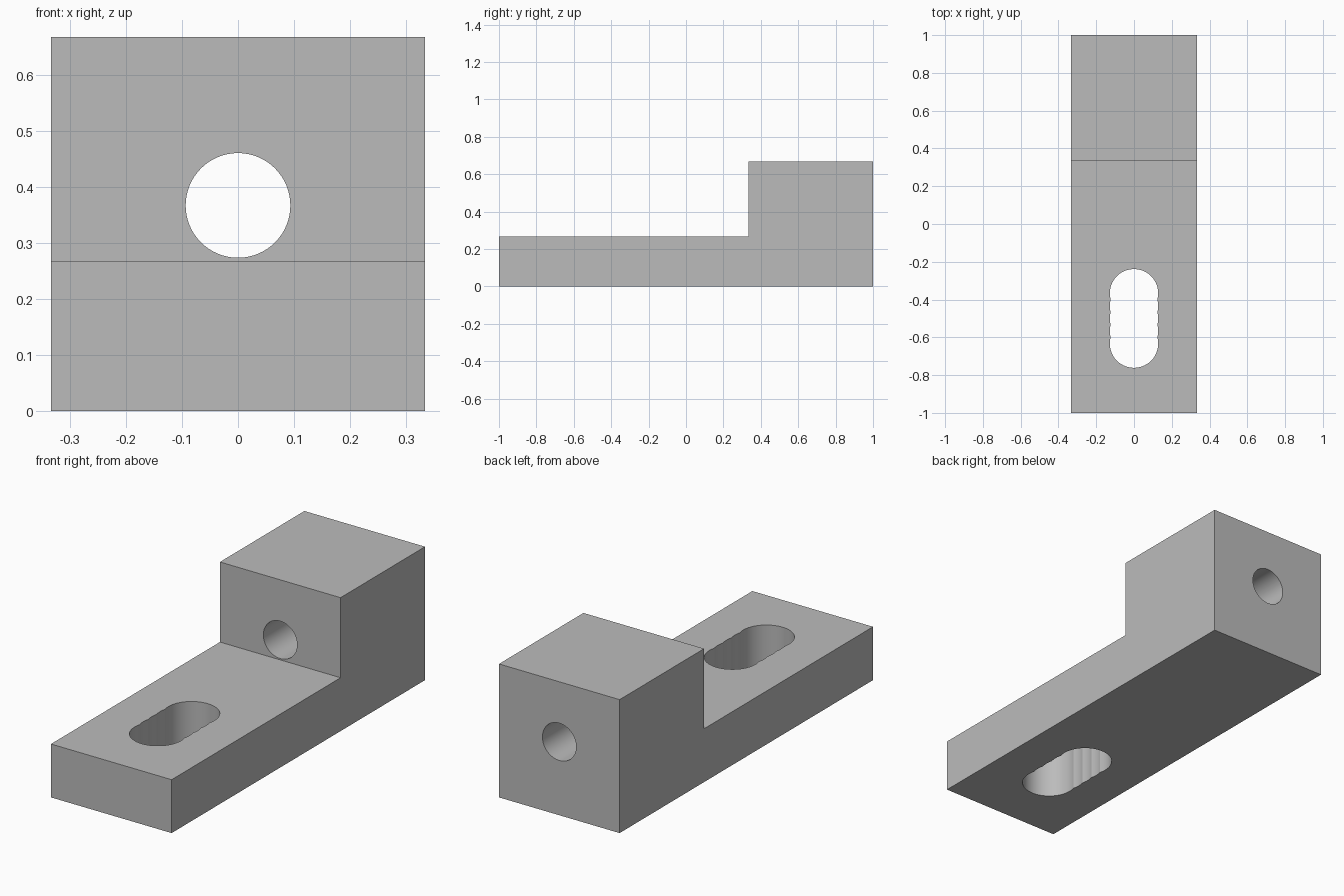
import bpy, bmesh
from math import sin, cos, pi, asin
from mathutils import Vector

cube = bpy.data.objects.get("Cube")
if cube:
    bpy.data.objects.remove(cube)

U = 1 / 15              # one length unit of the bracket
HALF_W = 5 * U

grey = bpy.data.materials.new("plain_grey")
grey.use_nodes = True
colour = (0.5, 0.5, 0.5, 1)
grey.diffuse_color = colour
grey.node_tree.nodes["Principled BSDF"].inputs["Base Color"].default_value = colour


def prism(name, points, direction):
    """Extrude a closed outline along a direction."""
    bm = bmesh.new()
    face = bm.faces.new([bm.verts.new(p) for p in points])
    out = bmesh.ops.extrude_face_region(bm, geom=[face])
    verts = [v for v in out["geom"] if isinstance(v, bmesh.types.BMVert)]
    bmesh.ops.translate(bm, verts=verts, vec=Vector(direction))
    bmesh.ops.recalc_face_normals(bm, faces=bm.faces)
    mesh = bpy.data.meshes.new(name)
    bm.to_mesh(mesh)
    bm.free()
    mesh.materials.append(grey)
    obj = bpy.data.objects.new(name, mesh)
    bpy.context.collection.objects.link(obj)
    return obj


def arc(cx, cy, r, start, end, steps):
    return [(cx + r * cos(start + (end - start) * i / steps),
             cy + r * sin(start + (end - start) * i / steps)) for i in range(steps + 1)]


# Stepped body: low foot and tall rear block
side = [(-15, 0), (15, 0), (15, 10), (5, 10), (5, 4), (-15, 4)]
bracket = prism("stepped_bracket", [(-HALF_W, y * U, z * U) for y, z in side],
                (2 * HALF_W, 0, 0))

# Round hole through the rear block
ring = arc(0, 5.5 * U, 1.4 * U, 0, 2 * pi, 64)[:-1]
bolt_cutter = prism("bolt_hole_cutter", [(x, 0, z) for x, z in ring], (0, 1.5, 0))

# Slot outline left by five overlapping drilled holes
R = 0.128
a = asin(U / 2 / R)
centres = [(-7.5 + k) * U for k in (-2, -1, 0, 1, 2)]
outline = []
for c in centres[1:-1]:
    outline += arc(0, c, R, -a, a, 6)[:-1]
outline += arc(0, centres[-1], R, -a, pi + a, 40)[:-1]
for c in centres[-2:0:-1]:
    outline += arc(0, c, R, pi - a, pi + a, 6)[:-1]
outline += arc(0, centres[0], R, pi - a, 2 * pi + a, 40)[:-1]
slot_cutter = prism("slot_cutter", [(x, y, -0.1) for x, y in outline], (0, 0, 0.6))

# Cut the openings
bpy.context.view_layer.objects.active = bracket
for cutter in (bolt_cutter, slot_cutter):
    mod = bracket.modifiers.new(cutter.name, 'BOOLEAN')
    mod.operation = 'DIFFERENCE'
    mod.solver = 'EXACT'
    mod.object = cutter
    bpy.ops.object.modifier_apply(modifier=mod.name)
    bpy.data.objects.remove(cutter)

# Smooth bores, crisp edges
bpy.ops.object.select_all(action='DESELECT')
bracket.select_set(True)
bpy.ops.object.shade_smooth_by_angle(angle=pi / 9)
